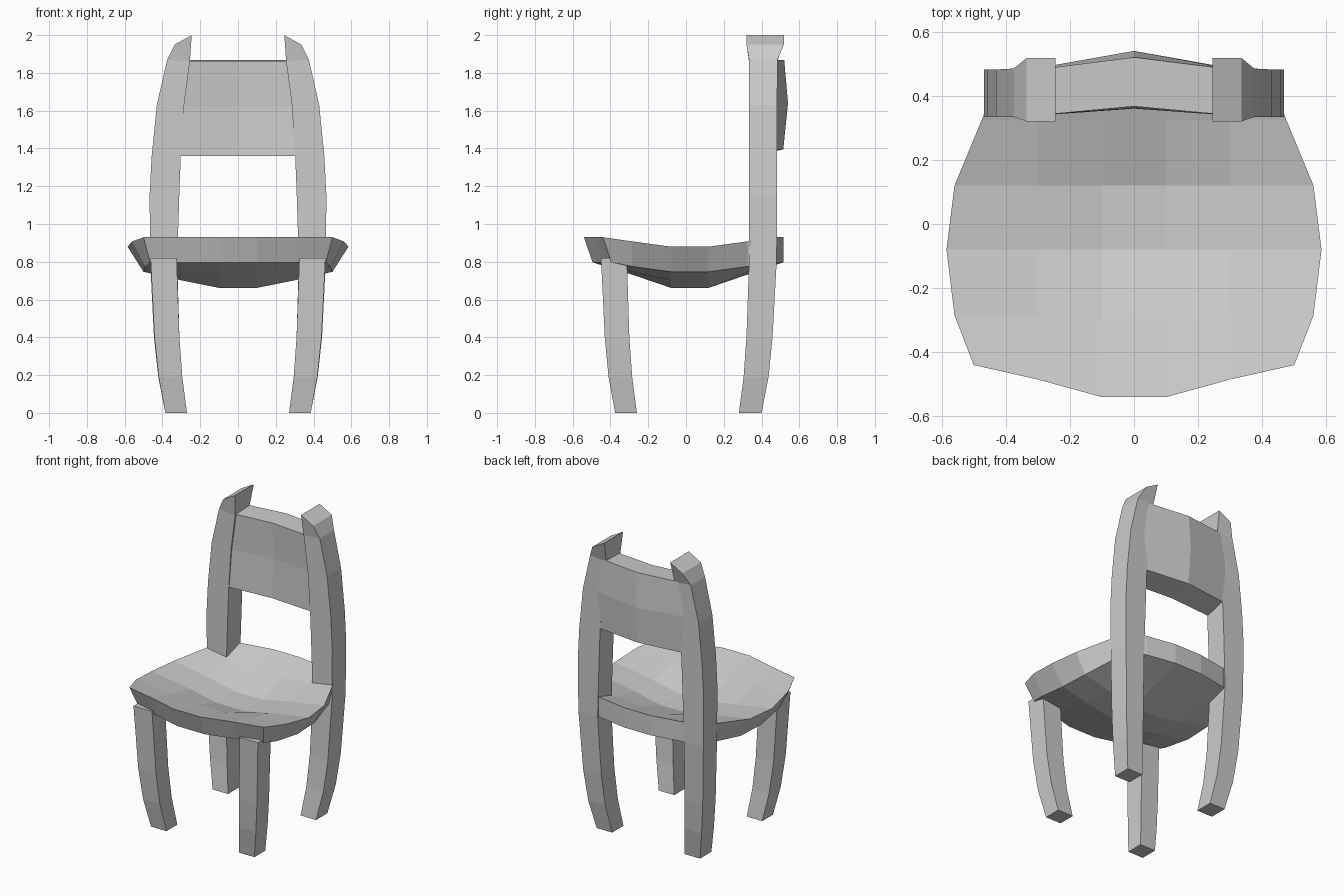
import bpy

if "Cube" in bpy.data.objects:
    bpy.data.objects.remove(bpy.data.objects["Cube"])


def make_mesh(name, verts, faces, mirror=False):
    me = bpy.data.meshes.new(name)
    me.from_pydata(verts, [], faces)
    ob = bpy.data.objects.new(name, me)
    bpy.context.collection.objects.link(ob)
    if mirror:
        ob.modifiers.new("Mirror", 'MIRROR').use_axis[0] = True
    return ob


def loft(name, rings, mirror=False):
    """Skin equal-sized closed rings and cap both ends."""
    n = len(rings[0])
    verts = [p for r in rings for p in r]
    faces = [tuple(reversed(range(n)))]
    for k in range(len(rings) - 1):
        for i in range(n):
            a, b = k * n + i, k * n + (i + 1) % n
            faces.append((a, b, b + n, a + n))
    faces.append(tuple(range(len(verts) - n, len(verts))))
    return make_mesh(name, verts, faces, mirror)


def section(x_in, x_out, y0, y1, z_in, z_out):
    return [(x_in, y0, z_in), (x_out, y0, z_out), (x_out, y1, z_out), (x_in, y1, z_in)]


# Dished seat: six rows by six columns, repeated lower for the underside
half_width = [0.50, 0.56, 0.585, 0.56, 0.475, 0.43]
low_width = [0.465, 0.49, 0.50, 0.49, 0.445, 0.42]
row_y = [None, -0.285, -0.08, 0.12, 0.325, None]
front_y = {0.1: -0.54, 0.3: -0.485, 0.5: -0.44}
back_y = {0.1: 0.515, 0.3: 0.48, 0.5: 0.44}
row_z = {0.1: [0.93, 0.865, 0.795, 0.795, 0.865, 0.93],
         0.3: [0.93, 0.88, 0.835, 0.835, 0.88, 0.93],
         0.5: [0.93, 0.908, 0.88, 0.88, 0.908, 0.93]}
cols = [-0.5, -0.3, -0.1, 0.1, 0.3, 0.5]
verts = []
for low in (False, True):
    for j in range(6):
        for c in cols:
            a = abs(c)
            w = (low_width if low else half_width)[j]
            x = c if a < 0.4 else w * c / a
            y = row_y[j]
            if j == 0:
                y = front_y[a] + (0.045 if low else 0)
            elif j == 5:
                y = back_y[a]
            verts.append((x, y, row_z[a][j] - (0.133 if low else 0)))
faces = []
for j in range(5):
    for i in range(5):
        a = j * 6 + i
        faces.append((a, a + 1, a + 7, a + 6))
        faces.append((a + 36, a + 42, a + 43, a + 37))
rim = (list(range(6)) + list(range(11, 36, 6)) +
       list(range(34, 29, -1)) + list(range(24, 0, -6)))
for k, a in enumerate(rim):
    b = rim[(k + 1) % len(rim)]
    faces.append((a, a + 36, b + 36, b))
make_mesh("seat", verts, faces)

# Front legs: z, inner x, outer x, front y, back y
front = [(0, 0.27, 0.385, -0.375, -0.26), (0.19, 0.295, 0.42, -0.41, -0.285),
         (0.4, 0.31, 0.442, -0.43, -0.30), (0.82, 0.325, 0.463, -0.45, -0.313)]
loft("front_leg", [section(a, b, c, d, z, z) for z, a, b, c, d in front], True)

# Back legs run up into the back posts
back = [(0, 0.27, 0.385, 0.28, 0.40), (0.19, 0.295, 0.422, 0.305, 0.437),
        (0.4, 0.31, 0.445, 0.32, 0.458), (0.8, 0.322, 0.465, 0.334, 0.48),
        (1.15, 0.311, 0.468, 0.334, 0.482), (1.36, 0.303, 0.457, 0.334, 0.482),
        (1.63, 0.285, 0.43, 0.334, 0.482)]
rings = [section(a, b, c, d, z, z) for z, a, b, c, d in back]
# Flared post tips
rings.append(section(0.255, 0.375, 0.334, 0.485, 1.86, 1.87))
rings.append(section(0.245, 0.335, 0.32, 0.518, 2.0, 1.95))
loft("back_leg", rings, True)

# Back slat, bowed backwards; rings run left, centre, right
rings = []
for x in (-0.32, 0, 0.32):
    m = x == 0
    rings.append([(x, 0.360 if m else 0.337, 1.36), (x, 0.378 if m else 0.340, 1.62),
                  (x, 0.367 if m else 0.337, 1.862), (x, 0.520 if m else 0.480, 1.868),
                  (x, 0.540 if m else 0.483, 1.64), (x, 0.515 if m else 0.478, 1.395)])
    rings[-1].reverse()
loft("back_slat", rings)
